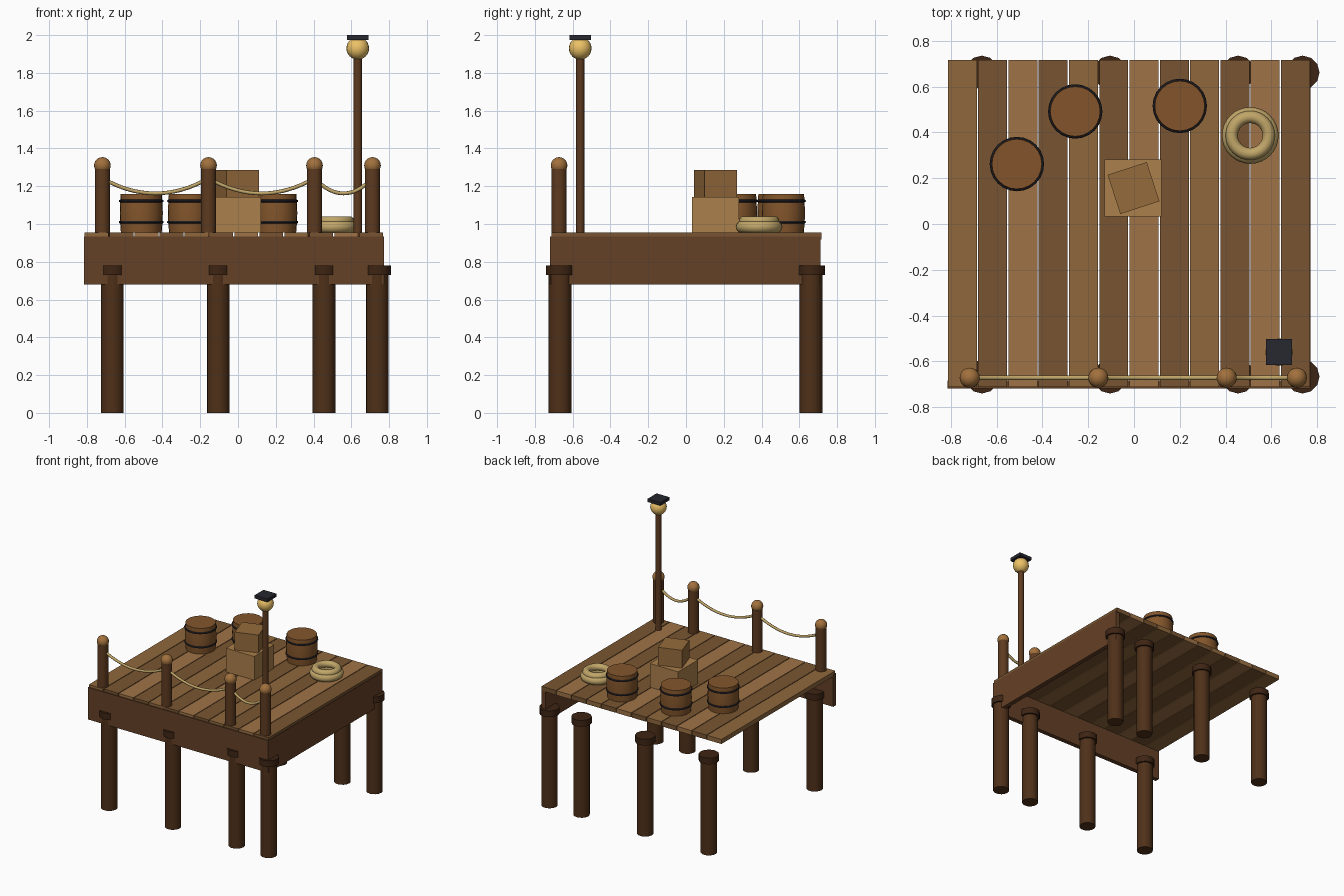
import bpy, math

if "Cube" in bpy.data.objects:
    bpy.data.objects.remove(bpy.data.objects["Cube"])


def mat(name, hexa):
    m = bpy.data.materials.new(name)
    lin = [(int(hexa[i:i + 2], 16) / 255) ** 2.2 for i in (0, 2, 4)]
    m.diffuse_color = (*lin, 1)
    m.use_nodes = True
    m.node_tree.nodes["Principled BSDF"].inputs["Base Color"].default_value = m.diffuse_color
    return m


PLANK = [mat("plank_mid", "8F683F"), mat("plank_dark", "785635"), mat("plank_light", "9E7248")]
BEAM = mat("beam_wood", "65432A")
PILE = mat("piling_wood", "50341F")
COLLAR = mat("collar_wood", "40291A")
POST = mat("post_wood", "5E3D25")
KNOB = mat("knob_wood", "A0703F")
ROPE = mat("rope", "BFA468")
BARREL = mat("barrel_wood", "82562F")
IRON = mat("iron", "2B2B33")
CRATE = mat("crate_wood", "AA7F4C")
CRATE2 = mat("crate_wood_small", "946A3F")
GLOW = mat("lamp_glow", "EBC066")


def finish(name, m, smooth=True):
    o = bpy.context.object
    o.name = name
    o.data.materials.append(m)
    if smooth:
        bpy.ops.object.shade_smooth_by_angle(angle=math.radians(40))
    return o


def box(name, c, s, m, rot=0):
    bpy.ops.mesh.primitive_cube_add(size=1, location=c, rotation=(0, 0, rot))
    bpy.context.object.scale = s
    bpy.ops.object.transform_apply(location=False, rotation=False, scale=True)
    return finish(name, m, False)


def cyl(name, x, y, z0, z1, r, m, n=16):
    bpy.ops.mesh.primitive_cylinder_add(vertices=n, radius=r, depth=z1 - z0,
                                        location=(x, y, (z0 + z1) / 2))
    return finish(name, m)


def ball(name, c, r, m):
    bpy.ops.mesh.primitive_uv_sphere_add(segments=20, ring_count=12, radius=r, location=c)
    return finish(name, m)


def ring(name, c, major, minor, m, n=32, k=10):
    bpy.ops.mesh.primitive_torus_add(location=c, major_radius=major, minor_radius=minor,
                                     major_segments=n, minor_segments=k)
    return finish(name, m)


DECK = 0.955

# deck planks with open gaps
for i in range(12):
    box(f"deck_plank_{i}", (-0.750 + 0.1323 * i, 0.002, DECK - 0.018), (0.1265, 1.43, 0.036),
        PLANK[(0, 1, 2, 1)[i % 4]])

# skirt beams on the front and right sides only
box("front_beam", (-0.023, -0.702, 0.8075), (1.586, 0.036, 0.255), BEAM)
box("right_beam", (0.754, -0.004, 0.8075), (0.036, 1.43, 0.255), BEAM)

# pilings with collars
for j, y in enumerate((-0.667, 0.662)):
    for i, x in enumerate((-0.665, -0.105, 0.455, 0.737)):
        tag = f"{('front', 'back')[j]}_{i}"
        cyl(f"piling_{tag}", x, y, 0, 0.77, 0.06, PILE)
        cyl(f"piling_collar_{tag}", x, y, 0.73, 0.78, 0.074, COLLAR, 12)

# rail posts with round knobs
RAIL_Y = -0.672
post_x = (-0.718, -0.156, 0.405, 0.712)
for i, x in enumerate(post_x):
    cyl(f"rail_post_{i}", x, RAIL_Y, DECK - 0.02, 1.29, 0.04, POST)
    ball(f"rail_knob_{i}", (x, RAIL_Y, 1.31), 0.044, KNOB)

# sagging ropes between the posts
for i, (a, b) in enumerate(zip(post_x, post_x[1:])):
    cu = bpy.data.curves.new(f"rail_rope_{i}", 'CURVE')
    cu.dimensions = '3D'
    cu.bevel_depth = 0.01
    cu.bevel_resolution = 2
    sp = cu.splines.new('POLY')
    sp.points.add(16)
    for k, p in enumerate(sp.points):
        t = k / 16
        p.co = (a + (b - a) * t, RAIL_Y, 1.242 - 0.32 * t * (1 - t), 1)
    cu.materials.append(ROPE)
    bpy.context.collection.objects.link(bpy.data.objects.new(f"rail_rope_{i}", cu))

# lamp
LX, LY = 0.634, -0.56
cyl("lamp_pole", LX, LY, DECK - 0.02, 1.9, 0.022, POST, 12)
ball("lamp_globe", (LX, LY, 1.93), 0.06, GLOW)
box("lamp_cap", (LX, LY, 1.9875), (0.113, 0.113, 0.025), IRON)

# barrels with two hoops each
for i, (x, y) in enumerate(((-0.512, 0.262), (-0.257, 0.492), (0.2, 0.516))):
    prof = [(0.0, 0.108), (0.05, 0.112), (0.1025, 0.114), (0.155, 0.112), (0.205, 0.109)]
    N = 24
    verts = [(r * math.cos(2 * math.pi * k / N), r * math.sin(2 * math.pi * k / N), z)
             for z, r in prof for k in range(N)]
    faces = [(s * N + k, s * N + (k + 1) % N, (s + 1) * N + (k + 1) % N, (s + 1) * N + k)
             for s in range(len(prof) - 1) for k in range(N)]
    faces += [tuple(reversed(range(N))), tuple(range(4 * N, 5 * N))]
    me = bpy.data.meshes.new(f"barrel_{i}")
    me.from_pydata(verts, [], faces)
    o = bpy.data.objects.new(f"barrel_{i}", me)
    o.location = (x, y, DECK)
    bpy.context.collection.objects.link(o)
    bpy.ops.object.select_all(action='DESELECT')
    o.select_set(True)
    bpy.context.view_layer.objects.active = o
    finish(f"barrel_{i}", BARREL)
    for k, z in enumerate((1.01, 1.122)):
        ring(f"barrel_hoop_{i}_{k}", (x, y, z), 0.112, 0.007, IRON, 24, 8)

# stacked crates
box("crate_large", (-0.004, 0.157, DECK + 0.094), (0.249, 0.249, 0.188), CRATE)
box("crate_small", (-0.002, 0.157, 1.214), (0.18, 0.18, 0.142), CRATE2, math.radians(18))

# coiled rope
ring("rope_coil_lower", (0.508, 0.387, 0.985), 0.091, 0.033, ROPE)
ring("rope_coil_upper", (0.508, 0.387, 1.015), 0.081, 0.027, ROPE)
